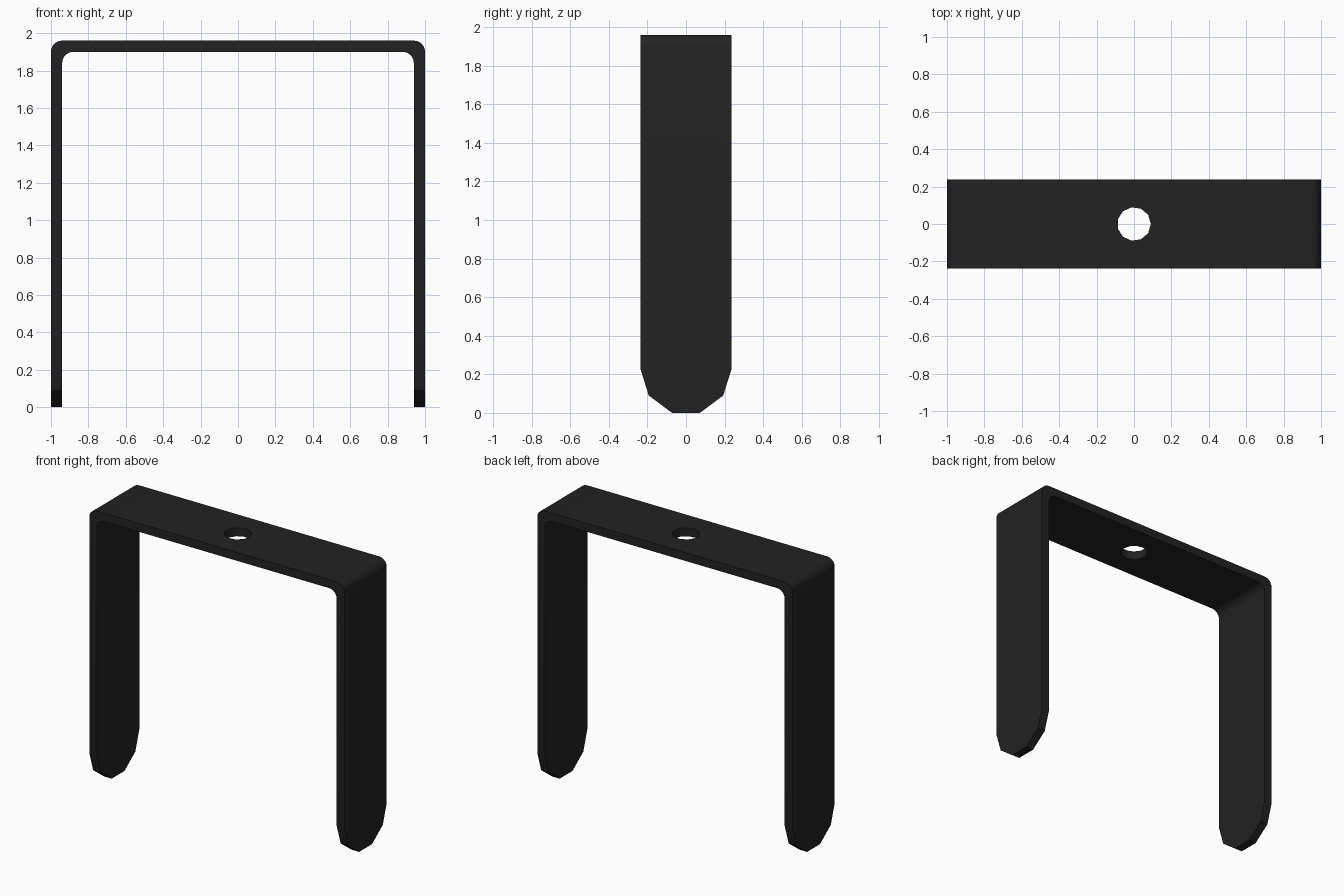
import bpy
from math import sin, cos, pi

cube = bpy.data.objects.get("Cube")
if cube:
    bpy.data.objects.remove(cube)

HALF_DEPTH = 0.237
HEIGHT = 1.96
THICK = 0.06
BEND = 0.06

black = bpy.data.materials.new("black metal")
black.use_nodes = True
colour = (0.016, 0.016, 0.016, 1)
black.diffuse_color = colour
black.node_tree.nodes["Principled BSDF"].inputs["Base Color"].default_value = colour


def prism(name, outline, direction):
    """Solid swept from a closed 3D outline along a direction vector."""
    n = len(outline)
    far = [tuple(a + b for a, b in zip(p, direction)) for p in outline]
    sides = [(i, (i + 1) % n, (i + 1) % n + n, i + n) for i in range(n)]
    mesh = bpy.data.meshes.new(name)
    mesh.from_pydata(outline + far, [], [tuple(range(n))[::-1], tuple(range(n, 2 * n))] + sides)
    mesh.materials.append(black)
    obj = bpy.data.objects.new(name, mesh)
    bpy.context.collection.objects.link(obj)
    bpy.context.view_layer.objects.active = obj
    bpy.ops.object.select_all(action='DESELECT')
    obj.select_set(True)
    bpy.ops.object.mode_set(mode='EDIT')
    bpy.ops.mesh.select_all(action='SELECT')
    bpy.ops.mesh.normals_make_consistent(inside=False)
    bpy.ops.object.mode_set(mode='OBJECT')
    return obj


def bent_side(x, top, steps=6):
    """Leg edge with a rounded top corner, from the foot upwards."""
    arc = [i / steps * pi / 2 for i in range(steps + 1)]
    return [(x, 0)] + [(x - BEND + BEND * cos(a), top - BEND + BEND * sin(a)) for a in arc]


# Bent strap
outer = bent_side(1, HEIGHT)
inner = bent_side(1 - THICK, HEIGHT - THICK)
mirror = lambda pts: [(-x, z) for x, z in reversed(pts)]
section = outer + mirror(outer) + list(reversed(mirror(inner))) + list(reversed(inner))
strap = prism("bent_strap", [(x, -HALF_DEPTH, z) for x, z in section], (0, 2 * HALF_DEPTH, 0))

# Tapered feet: keep only what lies inside this silhouette
half = [(0.072, 0), (0.193, 0.09), (0.237, 0.23), (0.3, 0.23), (0.3, 2.2)]
shape = half + [(-y, z) for y, z in reversed(half)]
foot_cutter = prism("foot_cutter", [(-1.2, y, z) for y, z in shape], (2.4, 0, 0))

# Mounting hole
ring = [i * 2 * pi / 11 for i in range(11)]
hole_cutter = prism("hole_cutter", [(0.09 * cos(a), 0.09 * sin(a), 1.7) for a in ring], (0, 0, 0.5))

for cutter, operation in ((foot_cutter, 'INTERSECT'), (hole_cutter, 'DIFFERENCE')):
    mod = strap.modifiers.new(cutter.name, 'BOOLEAN')
    mod.operation = operation
    mod.solver = 'EXACT'
    mod.object = cutter

bpy.context.view_layer.objects.active = strap
bpy.ops.object.select_all(action='DESELECT')
strap.select_set(True)
for mod in list(strap.modifiers):
    bpy.ops.object.modifier_apply(modifier=mod.name)
for cutter in (foot_cutter, hole_cutter):
    bpy.data.objects.remove(cutter)
bpy.ops.object.shade_smooth_by_angle(angle=pi / 7)
